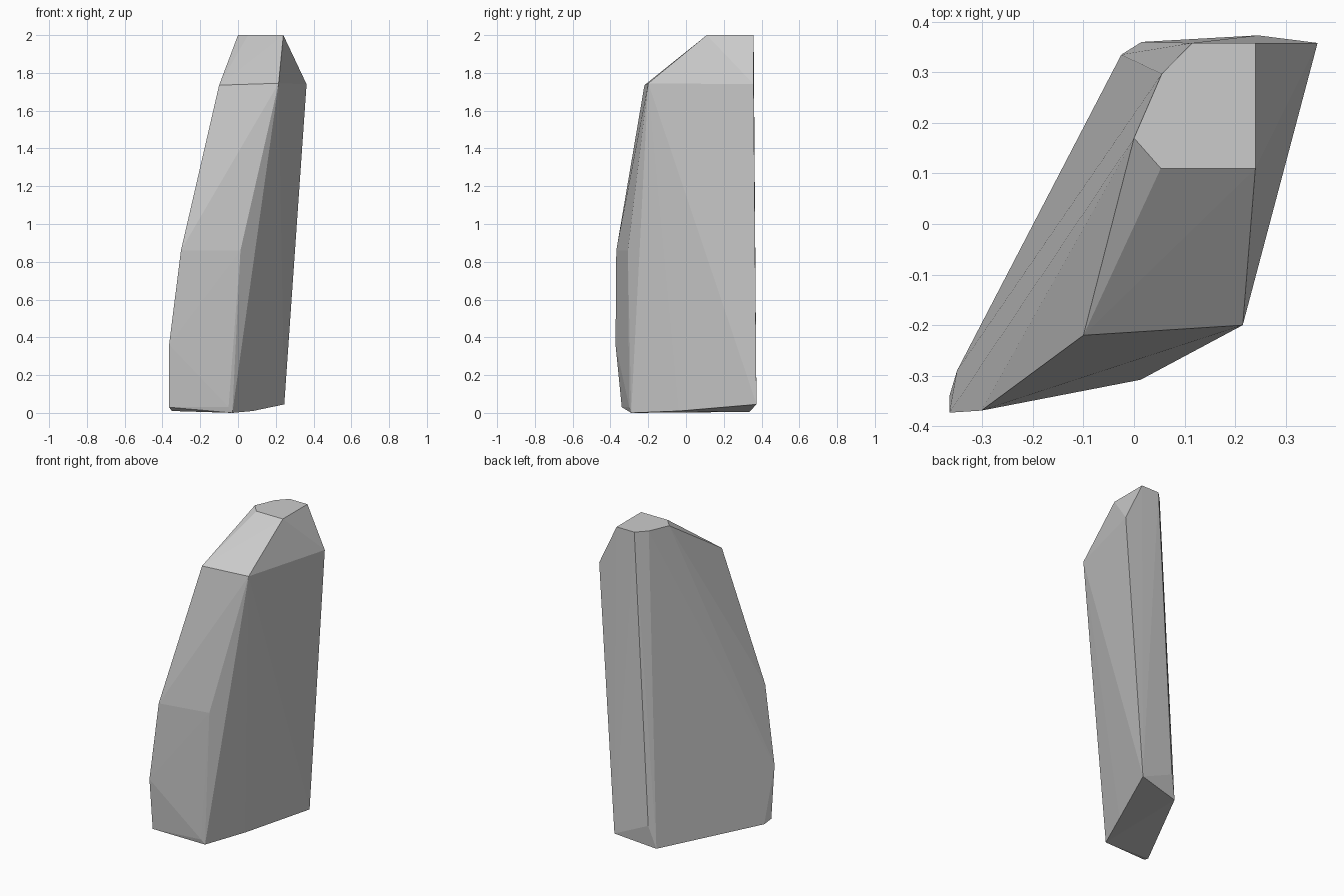
import bpy, bmesh

# Rings of corner points that define the faceted standing stone
top = [(0.24, 0.11), (0.053, 0.11), (0.0, 0.17), (0.055, 0.297), (0.115, 0.358), (0.24, 0.358)]
shoulder = [(-0.10, -0.22, 1.735), (0.215, -0.20, 1.745), (0.363, 0.358, 1.74)]
belly = [(-0.302, -0.369, 0.86), (0.013, -0.308, 0.86), (-0.365, -0.373, 0.36)]
foot = [(-0.365, -0.34, 0.03), (-0.05, -0.30, 0.03), (-0.35, -0.29, 0.01),
        (-0.03, -0.29, 0.0), (0.078, -0.037, 0.01), (0.245, 0.373, 0.045),
        (-0.025, 0.335, 0.005), (0.015, 0.36, 0.15)]

bm = bmesh.new()
for p in [(x, y, 2.0) for x, y in top] + shoulder + belly + foot:
    bm.verts.new(p)

# Wrap the points in a convex shell and drop any unused points
bmesh.ops.convex_hull(bm, input=bm.verts[:])
loose = [v for v in bm.verts if not v.link_faces]
bmesh.ops.delete(bm, geom=loose, context='VERTS')
bmesh.ops.recalc_face_normals(bm, faces=bm.faces[:])

mesh = bpy.data.meshes.new("standing_stone")
bm.to_mesh(mesh)
bm.free()
bpy.context.collection.objects.link(bpy.data.objects.new("standing_stone", mesh))
